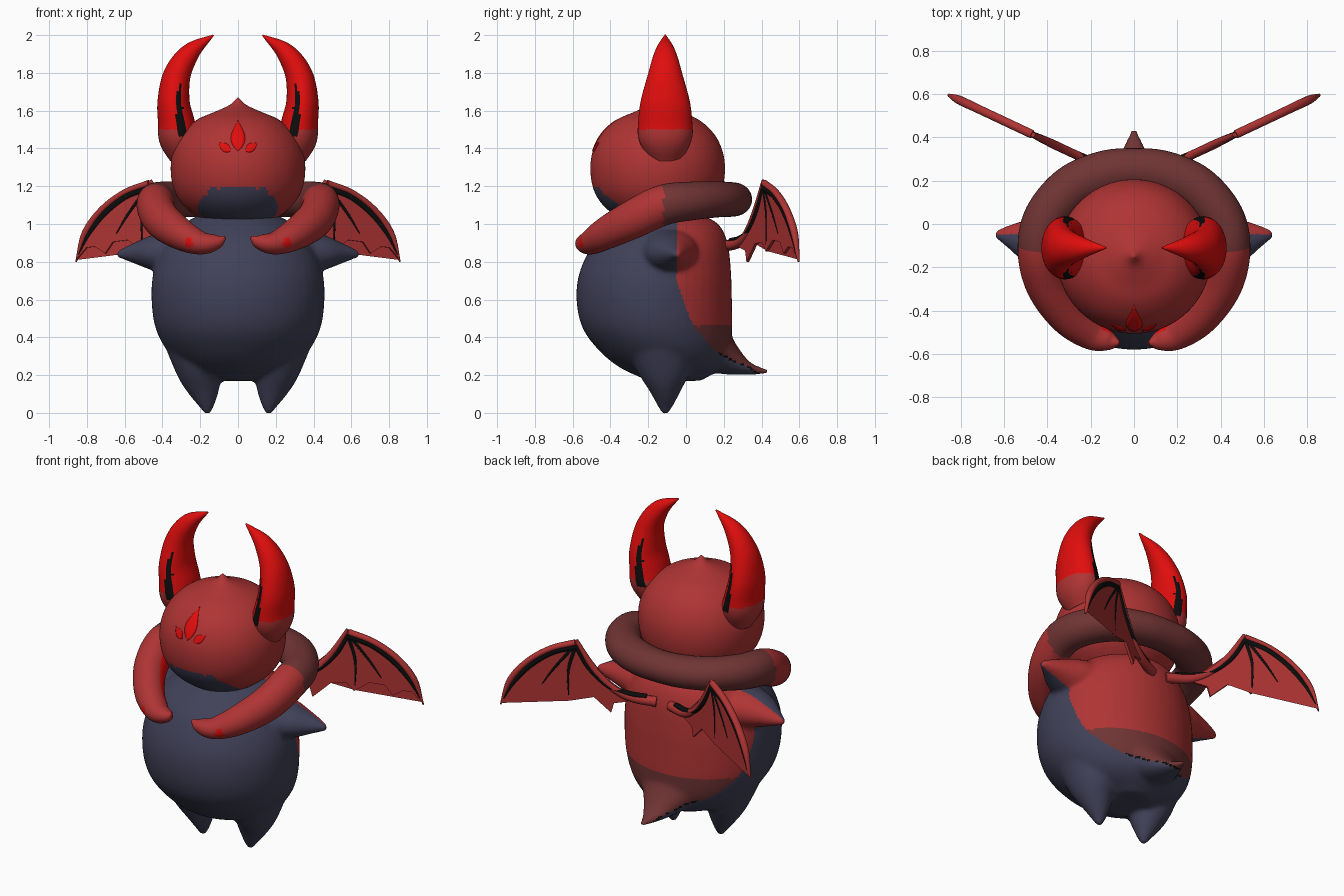
import bpy, bmesh, math
from mathutils import Vector

if "Cube" in bpy.data.objects:
    bpy.data.objects.remove(bpy.data.objects["Cube"])

COLORS = {"red": (.43, .034, .034), "dark_red": (.162, .034, .034), "navy": (.053, .053, .1),
          "bright_red": (.75, .004, .004), "black": (.004, .004, .004)}
MATS = []
for name, c in COLORS.items():
    m = bpy.data.materials.new(name)
    m.diffuse_color = (*c, 1)
    m.use_nodes = True
    m.node_tree.nodes["Principled BSDF"].inputs["Base Color"].default_value = m.diffuse_color
    MATS.append(m)
RED, DARK, NAVY, BRIGHT, BLACK = range(5)


def spline(pts, steps):
    """Catmull-Rom through tuples of any length."""
    P = [Vector(p) for p in pts]
    P = [2 * P[0] - P[1]] + P + [2 * P[-1] - P[-2]]
    out = []
    for i in range(1, len(P) - 2):
        a, b, c, d = P[i - 1:i + 3]
        for k in range(steps):
            t = k / steps
            out.append(.5 * (2 * b + (c - a) * t + (2 * a - 5 * b + 4 * c - d) * t * t
                             + (3 * b - a - 3 * c + d) * t ** 3))
    return out + [P[-2]]


def loft(bm, rings):
    """Skin a list of rings and cap both ends."""
    vs = [[bm.verts.new(p) for p in r] for r in rings]
    n = len(vs[0])
    for a, b in zip(vs, vs[1:]):
        for i in range(n):
            bm.faces.new((a[i], a[(i + 1) % n], b[(i + 1) % n], b[i]))
    bm.faces.new(vs[0][::-1])
    bm.faces.new(vs[-1])


def tube(bm, pts, ref, n=24, steps=6):
    """Sweep an ellipse; points are (x, y, z, radius along ref, radius across)."""
    S = spline(pts, steps)
    C = [Vector(s[:3]) for s in S]
    ref = Vector(ref)
    rings = []
    for i, s in enumerate(S):
        t = (C[min(i + 1, len(C) - 1)] - C[max(i - 1, 0)]).normalized()
        u = (ref - t * ref.dot(t)).normalized()
        v = t.cross(u)
        rings.append([C[i] + u * max(s[3], .002) * math.cos(a) + v * max(s[4], .002) * math.sin(a)
                      for a in (2 * math.pi * k / n for k in range(n))])
    loft(bm, rings)


def finish(name, bm, rule=RED, mirror=False, angle=50):
    """Turn a bmesh into a smooth object; rule is a slot or a function of centre and normal."""
    bmesh.ops.recalc_face_normals(bm, faces=bm.faces)
    bm.normal_update()
    for f in bm.faces:
        f.material_index = rule(f.calc_center_median(), f.normal) if callable(rule) else rule
    me = bpy.data.meshes.new(name)
    bm.to_mesh(me)
    bm.free()
    for m in MATS:
        me.materials.append(m)
    ob = bpy.data.objects.new(name, me)
    bpy.context.collection.objects.link(ob)
    bpy.ops.object.select_all(action='DESELECT')
    ob.select_set(True)
    bpy.context.view_layer.objects.active = ob
    bpy.ops.object.shade_smooth_by_angle(angle=math.radians(angle))
    if mirror:
        ob.modifiers.new("mirror", 'MIRROR').use_mirror_merge = False
    return ob


def lerp(table, z):
    for (z0, a), (z1, b) in zip(table, table[1:]):
        if z <= z1:
            return a + (b - a) * max(0, (z - z0) / (z1 - z0))
    return table[-1][1]


# Body: torso, legs, arms and tail fused into one skin
bm = bmesh.new()
torso = [(.17, .12, -.2, .08), (.24, .28, -.35, .19), (.33, .375, -.46, .235), (.45, .437, -.548, .245),
         (.6, .458, -.58, .243), (.75, .447, -.562, .238), (.9, .39, -.485, .22), (1.0, .29, -.38, .17),
         (1.06, .18, -.3, .06)]
loft(bm, [[(h * math.cos(a), (y0 + y1) / 2 + (y1 - y0) / 2 * math.sin(a), z)
           for a in (2 * math.pi * k / 48 for k in range(48))] for z, h, y0, y1 in spline(torso, 5)])
for s in (-1, 1):
    tube(bm, [(s * .22, -.13, .42, .21, .19), (s * .205, -.115, .24, .15, .13),
              (s * .18, -.11, .12, .085, .085), (s * .165, -.11, .035, .04, .04),
              (s * .165, -.11, -.008, .015, .015)], (0, 1, 0))
    tube(bm, [(s * .34, -.09, .85, .16, .12), (s * .45, -.08, .848, .125, .095),
              (s * .55, -.06, .845, .07, .055), (s * .645, -.045, .84, .015, .015)], (0, 1, 0))
tube(bm, [(0, .0, .42, .33, .17), (0, .12, .35, .23, .14), (0, .23, .28, .13, .085),
          (0, .33, .235, .065, .035), (0, .435, .217, .014, .012)], (1, 0, 0))
raw = finish("body_raw", bm)
rm = raw.modifiers.new("fuse", 'REMESH')
rm.mode, rm.voxel_size = 'VOXEL', .0135
sm = raw.modifiers.new("soften", 'SMOOTH')
sm.factor, sm.iterations = .5, 9
skin = bpy.data.meshes.new_from_object(raw.evaluated_get(bpy.context.evaluated_depsgraph_get()))
bm = bmesh.new()
bm.from_mesh(skin)
bpy.data.objects.remove(raw)
BACK = [(.2, .38), (.24, .33), (.27, .25), (.32, .16), (.45, .05), (.55, 0), (.7, -.05), (1, -.045)]


def body_rule(c, n):
    if c.y < lerp(BACK, c.z):
        return NAVY
    # black line under the tail
    if c.z < .33 and c.y < lerp(BACK, c.z) + .018 and c.y > .17:
        return BLACK
    return DARK if c.z < .46 else RED


finish("body", bm, body_rule, angle=80)

# Head: turned profile with a small point on top
HY = -.15
PROFILE = spline([(.002, 1.02), (.16, 1.02), (.21, 1.035), (.29, 1.1), (.338, 1.18), (.356, 1.28), (.345, 1.38),
                  (.3, 1.475), (.22, 1.55), (.12, 1.595), (.045, 1.63), (.002, 1.67)], 6)
bm = bmesh.new()
loft(bm, [[(r * math.cos(a), HY + r * math.sin(a), z) for a in (2 * math.pi * k / 112 for k in range(112))]
          for r, z in PROFILE])


def head_rule(c, n):
    if c.z < 1.026 and n.z < -.8:
        return BLACK
    tuft = .025 * max(0, 1 - abs(abs(c.x) - .135) / .03)
    return NAVY if c.y < -.24 and c.z < 1.195 + tuft - .65 * (c.y + .49) else RED


finish("head", bm, head_rule)

# Forehead mark: three petals laid on the head
RADII = [(z, r) for r, z in PROFILE[12:]]
bm = bmesh.new()
for cx, cz, half, w, tilt in ((0, 1.468, .082, .038, 0), (.072, 1.408, .04, .022, .95), (-.072, 1.408, .04, .022, -.95)):
    rows = []
    for i in range(13):
        t = i / 12
        wide = w * math.sin(math.pi * t ** .8) ** 1.2 + .0005
        row = []
        for k in (-1, -.5, 0, .5, 1):
            px, pz = k * wide, (2 * t - 1) * half
            x = cx + px * math.cos(tilt) + pz * math.sin(tilt)
            z = cz - px * math.sin(tilt) + pz * math.cos(tilt)
            R = lerp(RADII, z) + .004
            row.append(bm.verts.new((x, HY - math.sqrt(R * R - x * x), z)))
        rows.append(row)
    for a, b in zip(rows, rows[1:]):
        for k in range(4):
            bm.faces.new((a[k], a[k + 1], b[k + 1], b[k]))
mark = finish("forehead_mark", bm, BRIGHT)
mark.modifiers.new("thick", 'SOLIDIFY').thickness = .004

# Horns: crescent sweep with black side stripes
HORN = [(.27, -.11, 1.38, .11, .10), (.312, -.11, 1.46, .143, .107), (.327, -.11, 1.54, .143, .097),
        (.341, -.11, 1.65, .13, .085), (.322, -.11, 1.79, .092, .072), (.25, -.11, 1.91, .055, .05),
        (.13, -.11, 2.0, .004, .004)]
bm = bmesh.new()
tube(bm, HORN, (0, 1, 0), n=40, steps=10)
AXIS = [(p[2], p[0]) for p in HORN]


def horn_rule(c, n):
    inner = lerp(AXIS, c.z) - c.x
    t = (c.z - 1.46) / .28
    if 0 < t < 1 and abs(c.y + .11) > .05:
        lo = -.005 + .022 * t
        if lo < inner < lo + .05 * (1 - t) ** .6 + .006:
            return BLACK
    return BRIGHT if c.z > 1.5 else RED


finish("horns", bm, horn_rule, mirror=True)

# Scarf: ring around the neck with two drooping ends
side = [(.14, .232, 1.13, .092, .105), (.29, .165, 1.13, .095, .105), (.405, .03, 1.122, .102, .103),
        (.437, -.12, 1.1, .107, .1), (.405, -.28, 1.025, .102, .095), (.31, -.425, .95, .085, .085),
        (.2, -.51, .9, .062, .07), (.115, -.54, .905, .04, .045), (.068, -.55, .93, .008, .008)]
bm = bmesh.new()
tube(bm, [(-p[0], *p[1:]) for p in side[::-1]] + [(0, .25, 1.13, .09, .1)] + side, (0, 0, 1), n=40, steps=9)


def scarf_rule(c, n):
    if c.y > -.12:
        return DARK
    inward = n.x * -c.x + n.y * (HY - c.y)
    if c.y < -.2 and inward > .7 * math.hypot(c.x, c.y - HY) and abs(c.x) > .1:
        return BRIGHT
    if n.y < -.3 and abs(abs(c.x) - .262) < .02 and abs(c.z - .903) < .024:
        return BRIGHT
    return RED


finish("scarf", bm, scarf_rule)


# Wings: scalloped membrane, red rim and black finger bones, all in one slanted plane
def wp(x, z):
    return Vector((x, .595 - (.855 - x) * .47, z))


NORMAL = Vector((.47, -1, 0)).normalized()
LEAD = [(.47, 1.225), (.6, 1.175), (.72, 1.085), (.81, .96), (.855, .81)]
LOWER = [(.855, .81), (.8, .875), (.755, .88), (.70, .845), (.66, .905), (.58, .915), (.5, .855),
         (.455, .91), (.38, .895), (.285, .8), (.27, .86), (.2, .875), (.22, .93), (.3, .97), (.39, 1.09)]
bm = bmesh.new()
outline = [wp(*p) for p in spline(LEAD, 4)[:-1]] + [wp(*p) for p in LOWER]
front = [bm.verts.new(p + NORMAL * .008) for p in outline]
back = [bm.verts.new(p - NORMAL * .008) for p in outline]
bm.faces.new(front)
bm.faces.new(back[::-1])
for i in range(len(front)):
    j = (i + 1) % len(front)
    bm.faces.new((front[i], back[i], back[j], front[j]))
bmesh.ops.triangulate(bm, faces=[f for f in bm.faces if len(f.verts) > 4])
finish("wing_membranes", bm, RED, mirror=True, angle=30)


def rib(name, pts, mat):
    """Flattened rod in the wing plane; points are (x, z, half thickness, half width)."""
    bm = bmesh.new()
    tube(bm, [(*wp(x, z), a, b) for x, z, a, b in pts], NORMAL, n=12, steps=5)
    finish(name, bm, mat, mirror=True)


rib("wing_rims", [(x, z - .008, .02, .017) for x, z in LEAD[:-1]] + [(.857, .8, .006, .004)], RED)
rib("wing_arms", [(.05, .885, .03, .03), (.18, .9, .024, .026), (.28, .955, .02, .022), (.38, 1.07, .02, .02),
                  (.465, 1.23, .012, .01)], RED)
rib("wing_lead_stripes", [(.47, 1.19, .015, .018), (.59, 1.148, .015, .02), (.7, 1.06, .015, .018),
                          (.785, .95, .014, .013), (.84, .84, .01, .004)], BLACK)
rib("wing_finger_outer", [(.48, 1.19, .012, .013), (.58, 1.05, .012, .01), (.64, .95, .01, .004)], BLACK)
rib("wing_finger_inner", [(.47, 1.19, .012, .015), (.505, 1.05, .012, .011), (.505, .89, .01, .005)], BLACK)
rib("wing_arm_stripes", [(.1, .915, .018, .012), (.2, .925, .02, .014), (.3, .965, .02, .015),
                         (.4, 1.07, .019, .016), (.47, 1.2, .014, .012)], BLACK)
